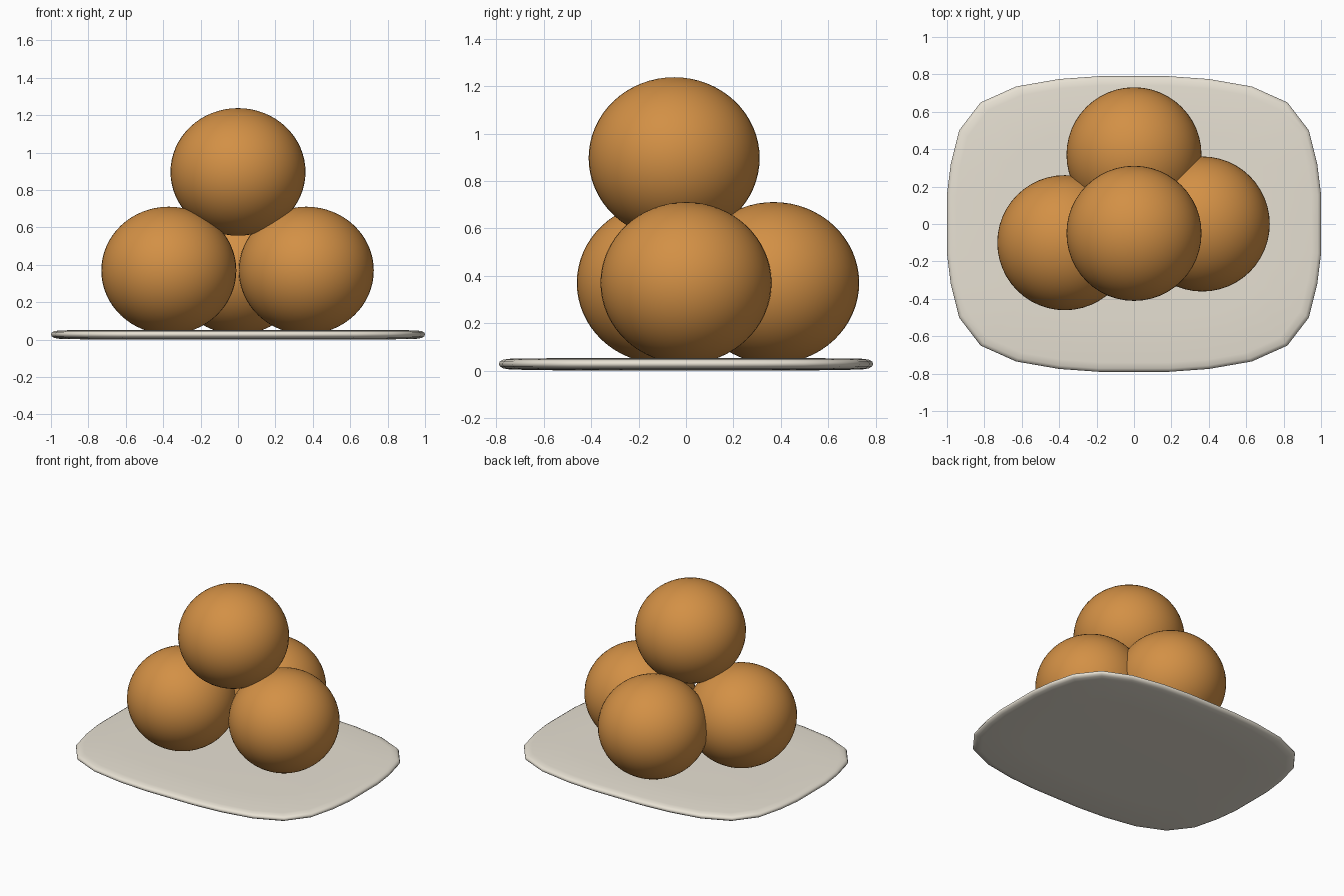
import bpy, bmesh

if "Cube" in bpy.data.objects:
    bpy.data.objects.remove(bpy.data.objects["Cube"])


def material(name, color):
    m = bpy.data.materials.new(name)
    m.diffuse_color = (*color, 1)
    m.use_nodes = True
    m.node_tree.nodes["Principled BSDF"].inputs["Base Color"].default_value = m.diffuse_color
    return m


dough = material("golden_brown", (0.65, 0.28, 0.06))
cream = material("cream", (0.80, 0.75, 0.65))


# Balls: slightly flattened spheres, three below and one on top
def ball(name, location):
    bpy.ops.mesh.primitive_uv_sphere_add(segments=48, ring_count=32, radius=1,
                                         location=location)
    ob = bpy.context.object
    ob.name = name
    ob.scale = (0.361, 0.361, 0.341)
    bpy.ops.object.shade_smooth()
    ob.data.materials.append(dough)


ball("left_ball", (-0.37, -0.10, 0.37))
ball("right_ball", (0.365, 0.0, 0.37))
ball("back_ball", (0.0, 0.37, 0.37))
ball("top_ball", (0.0, -0.05, 0.897))

# Plate: rounded rectangle outline, one quarter mirrored to all four
quarter = [(1.0, 0.16), (0.98, 0.32), (0.935, 0.50), (0.82, 0.65),
           (0.63, 0.735), (0.40, 0.775), (0.19, 0.79)]
half = quarter + [(-x, y) for x, y in reversed(quarter)]
outline = half + [(-x, -y) for x, y in half]

# Rim profile from bottom to top: (inset from the outline, height)
profile = [(0.30, 0.0), (0.05, 0.004), (0.018, 0.009), (0.004, 0.018),
           (0.0, 0.028), (0.004, 0.038), (0.018, 0.046), (0.05, 0.050),
           (0.30, 0.053)]
bm = bmesh.new()
rings = []
for inset, z in profile:
    rings.append([bm.verts.new((x * (1 - inset), y * (1 - inset / 0.79), z))
                  for x, y in outline])
n = len(outline)
for a, b in zip(rings, rings[1:]):
    for i in range(n):
        j = (i + 1) % n
        bm.faces.new((a[i], a[j], b[j], b[i]))
bm.faces.new(rings[0][::-1])
bm.faces.new(rings[-1])
mesh = bpy.data.meshes.new("plate")
bm.to_mesh(mesh)
bm.free()
plate = bpy.data.objects.new("plate", mesh)
bpy.context.collection.objects.link(plate)
mesh.materials.append(cream)
mesh.shade_smooth()
